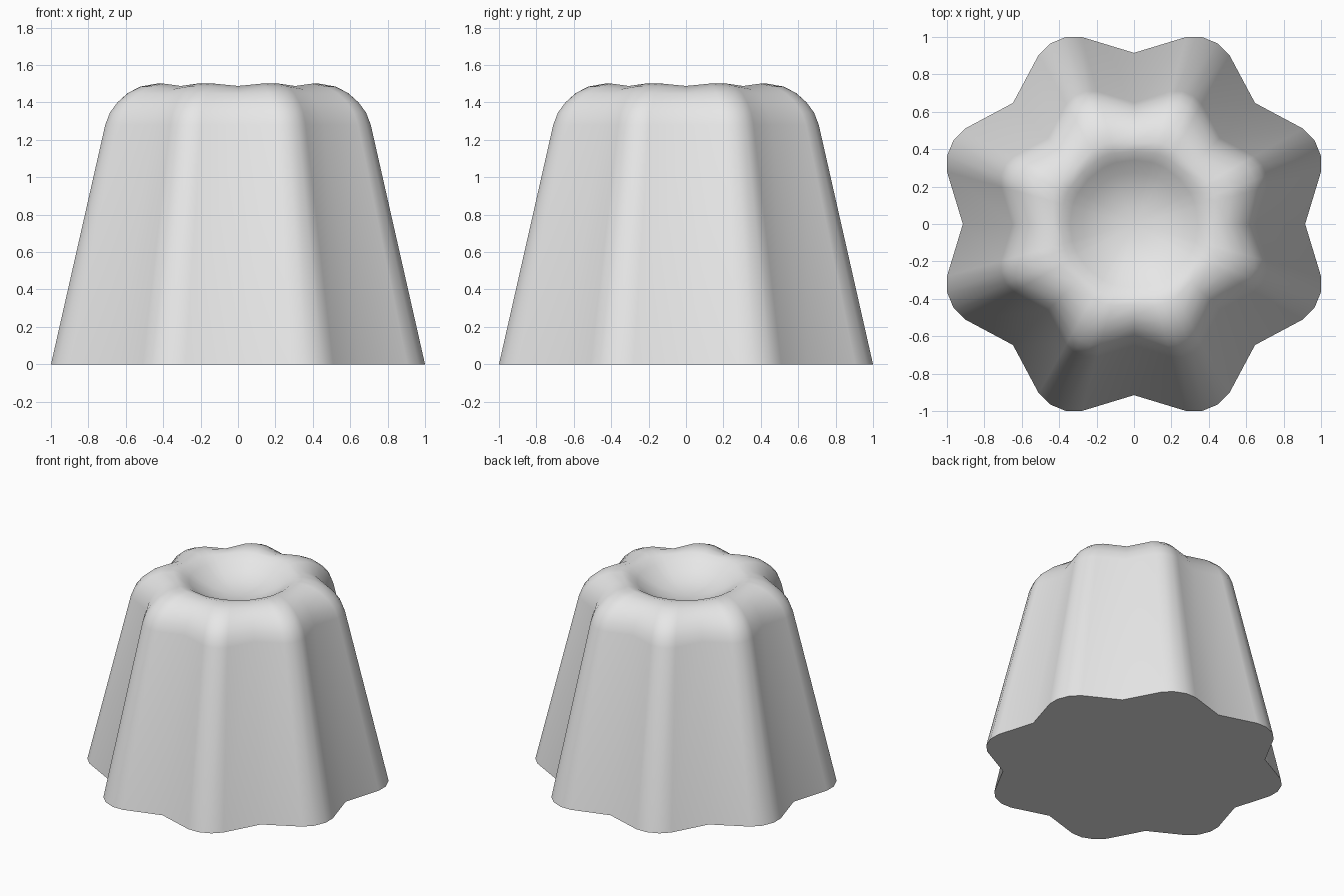
import bpy
import bmesh
from math import sin, cos, radians

cube = bpy.data.objects.get("Cube")
if cube:
    bpy.data.objects.remove(cube)

LOBES = 8
MEAN = 1.02
# One lobe of the fluted outline: angle in degrees, radius
LOBE = [(0, 0.915), (15.6, 1.038), (20, 1.064), (25, 1.064), (29.4, 1.038)]
# Profile from base to dish: scale, height, fluting strength, groove drop
PROFILE = [
    (1.0, 0.0, 1, 0), (0.71, 1.28, 1, 0), (0.685, 1.345, 1, 0),
    (0.645, 1.40, 1, 0), (0.59, 1.45, 0.9, 0.005), (0.525, 1.485, 0.7, 0.015),
    (0.44, 1.50, 0.35, 0.012), (0.385, 1.485, 0.1, 0.005),
    (0.335, 1.45, 0, 0), (0.27, 1.405, 0, 0), (0.18, 1.365, 0, 0),
    (0.09, 1.345, 0, 0),
]
DISH_FLOOR = 1.34


def add_ring(bm, scale, height, fluting, drop):
    """One closed fluted ring of vertices."""
    ring = []
    for i in range(LOBES):
        for angle, radius in LOBE:
            a = radians(angle + i * 360 / LOBES)
            r = scale * (MEAN + fluting * (radius - MEAN))
            z = height - (drop if angle == 0 else 0)
            ring.append(bm.verts.new((r * cos(a), r * sin(a), z)))
    return ring


bm = bmesh.new()
rings = [add_ring(bm, *row) for row in PROFILE]
count = len(rings[0])

# Fluted wall, rounded shoulder and dish
for low, high in zip(rings, rings[1:]):
    for i in range(count):
        j = (i + 1) % count
        bm.faces.new((low[i], low[j], high[j], high[i]))

# Dish centre and flat base
centre = bm.verts.new((0, 0, DISH_FLOOR))
for i in range(count):
    bm.faces.new((rings[-1][i], rings[-1][(i + 1) % count], centre))
bm.faces.new(rings[0][::-1])

mesh = bpy.data.meshes.new("fluted_cake")
bm.to_mesh(mesh)
bm.free()
cake = bpy.data.objects.new("fluted_cake", mesh)
bpy.context.collection.objects.link(cake)

# Plain grey surface
grey = bpy.data.materials.new("light_grey")
grey.use_nodes = True
colour = (0.8, 0.8, 0.8, 1)
grey.diffuse_color = colour
grey.node_tree.nodes["Principled BSDF"].inputs["Base Color"].default_value = colour
mesh.materials.append(grey)

# Smooth everywhere except the base edge
bpy.ops.object.select_all(action="DESELECT")
cake.select_set(True)
bpy.context.view_layer.objects.active = cake
bpy.ops.object.shade_smooth_by_angle(angle=radians(60))
